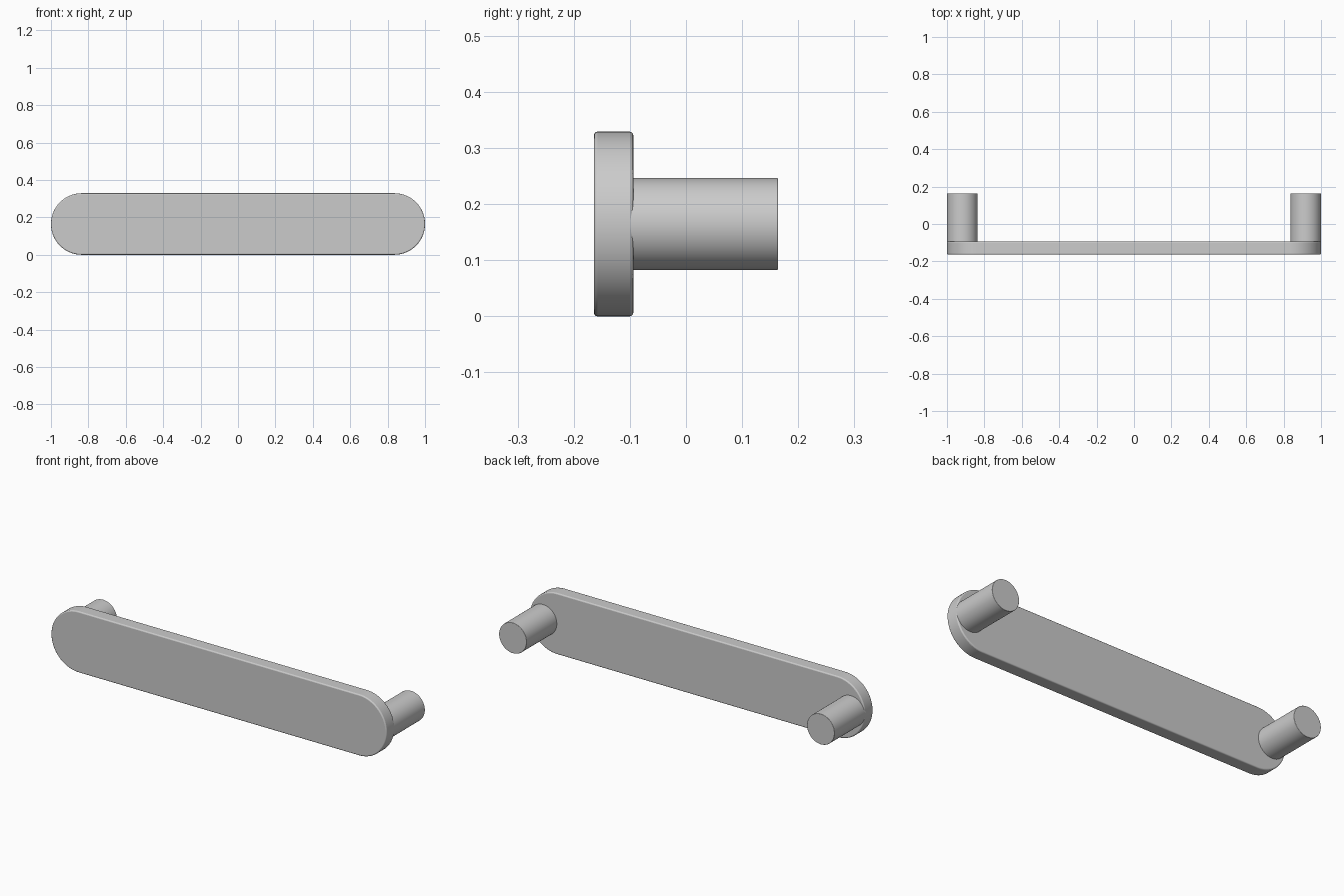
import bpy, bmesh
from math import sin, cos, pi, radians

if "Cube" in bpy.data.objects:
    bpy.data.objects.remove(bpy.data.objects["Cube"])

R = 0.1645            # plate end radius and half height
FRONT, PLATE_BACK, POST_BACK = -0.164, -0.094, 0.164
POST_R = 0.082


def extruded(name, outline, y0, y1, bevel):
    """Extrude an (x, z) outline from y0 to y1 with softened rims."""
    bm = bmesh.new()
    face = bm.faces.new([bm.verts.new((x, y0, z)) for x, z in outline])
    ext = bmesh.ops.extrude_face_region(bm, geom=[face])
    moved = [v for v in ext["geom"] if isinstance(v, bmesh.types.BMVert)]
    bmesh.ops.translate(bm, verts=moved, vec=(0, y1 - y0, 0))
    bmesh.ops.recalc_face_normals(bm, faces=bm.faces)
    mesh = bpy.data.meshes.new(name)
    bm.to_mesh(mesh)
    bm.free()
    obj = bpy.data.objects.new(name, mesh)
    bpy.context.collection.objects.link(obj)
    mod = obj.modifiers.new("soft_rim", "BEVEL")
    mod.width, mod.segments = bevel, 3
    mod.limit_method, mod.angle_limit = "ANGLE", radians(40)
    bpy.context.view_layer.objects.active = obj
    obj.select_set(True)
    bpy.ops.object.shade_smooth_by_angle(angle=radians(35))
    obj.select_set(False)
    return obj


def arc(cx, r, start, sweep, n):
    return [(cx + r * cos(start + sweep * i / n), R + r * sin(start + sweep * i / n))
            for i in range(n + 1)]


# Stadium-shaped grip plate
extruded("grip_plate",
         arc(1 - R, R, -pi / 2, pi, 48) + arc(R - 1, R, pi / 2, pi, 48),
         FRONT, PLATE_BACK, 0.006)

# Round mounting posts, rooted slightly inside the plate
for side, name in ((-1, "left_post"), (1, "right_post")):
    extruded(name, arc(side * (1 - POST_R), POST_R, 0, 2 * pi, 64)[:-1],
             PLATE_BACK - 0.01, POST_BACK, 0.002)
